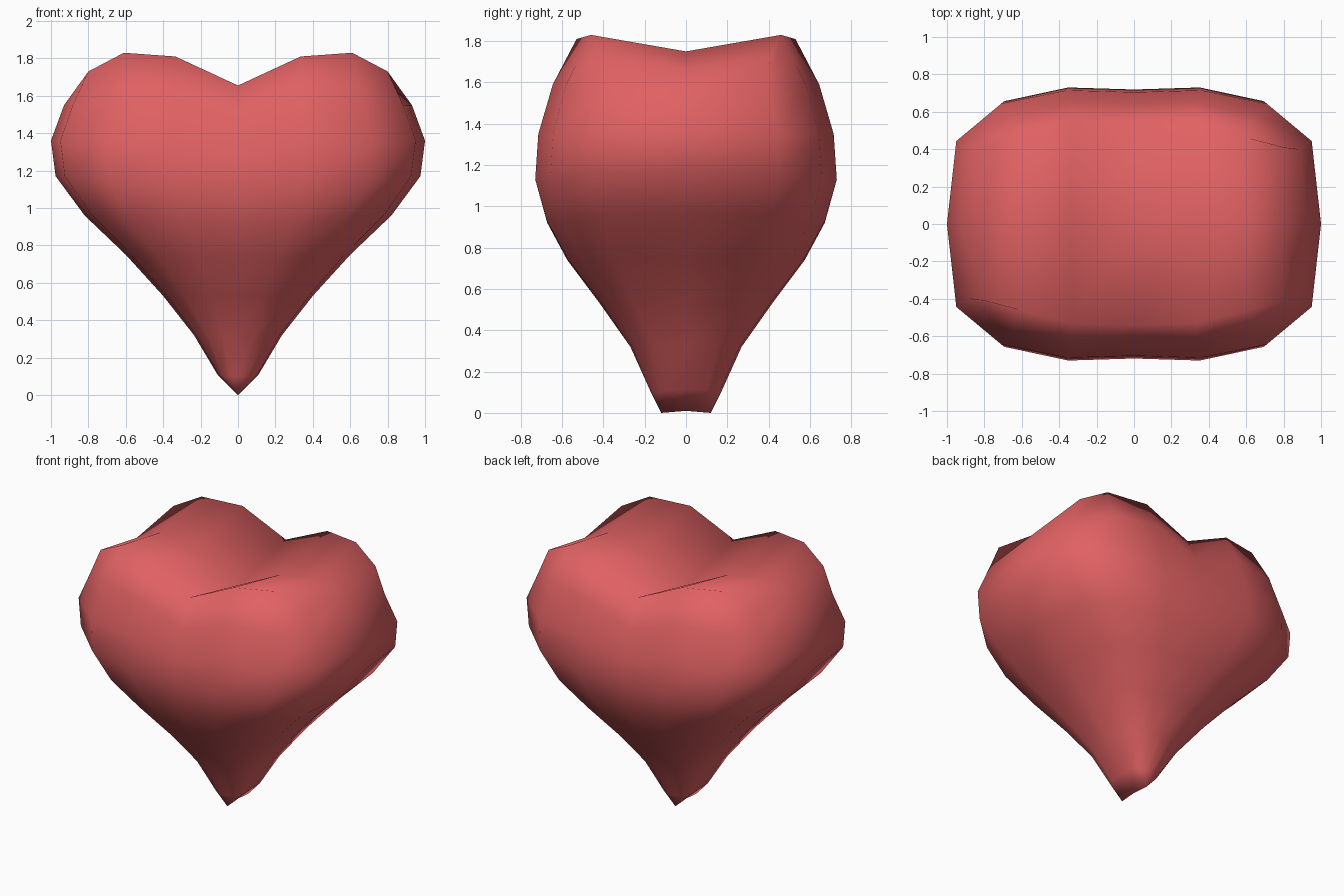
import bpy, bmesh

if "Cube" in bpy.data.objects:
    bpy.data.objects.remove(bpy.data.objects["Cube"])

# Horizontal rings: side z, lobe z, centre z, half width, half depth
RINGS = [
    (0.11, 0.10, 0.10, 0.11, 0.17),
    (0.32, 0.32, 0.32, 0.235, 0.27),
    (0.53, 0.53, 0.53, 0.40, 0.42),
    (0.75, 0.74, 0.74, 0.60, 0.58),
    (0.96, 0.93, 0.92, 0.82, 0.68),
    (1.17, 1.13, 1.10, 0.975, 0.73),
    (1.36, 1.35, 1.28, 1.00, 0.715),
    (1.55, 1.59, 1.47, 0.93, 0.645),
]
COL_X = (0, 0.36, 0.71, 0.95)          # column positions across the width
DEPTH_LOW = (1, 0.95, 0.82, 0.57)      # ridge-like section near the tip
DEPTH_HIGH = (0.985, 1, 0.90, 0.62)    # boxy section at the lobes
RIM = [(0, 0.54, 1.655), (0.335, 0.53, 1.81), (0.61, 0.46, 1.83), (0.80, 0.41, 1.73)]
VALLEY = [(0, 1.53), (0.335, 1.70), (0.61, 1.75), (0.80, 1.66)]
TOP = len(RINGS)


def point(k, i, s):
    """Position for ring k, column i (-3..3), side s (front -1, middle 0, back 1)."""
    c, sign = abs(i), (i > 0) - (i < 0)
    if k < 0:                           # tip edge
        return (0, 0.12 * s, 0 if s else 0.01)
    if k == TOP:                        # rim and valley of the top
        x, y, z = RIM[c] if s else (VALLEY[c][0], 0, VALLEY[c][1])
        return (sign * x, s * y, z)
    zs, zm, zc, w, d = RINGS[k]
    if s == 0:                          # middle of the flank
        return (sign * w, 0, zs)
    t = min(1, k / 5)
    f = DEPTH_LOW[c] * (1 - t) + DEPTH_HIGH[c] * t
    return (sign * w * COL_X[c], s * d * f, (zc, zm, zm, zs)[c])


bm = bmesh.new()
cache = {}


def vert(k, i, s):
    p = tuple(round(v, 4) + 0.0 for v in point(k, i, s))
    if p not in cache:
        cache[p] = bm.verts.new(p)
    return cache[p]


def face(*keys):
    vs = list(dict.fromkeys(vert(*key) for key in keys))
    if len(vs) > 2:
        bm.faces.new(vs)


# Body: rings joined from the tip to the rim
loop = [(i, -1) for i in range(-3, 4)] + [(3, 0)]
loop += [(i, 1) for i in range(3, -4, -1)] + [(-3, 0)]
for k in range(-1, TOP):
    for a, b in zip(loop, loop[1:] + loop[:1]):
        face((k, *a), (k, *b), (k + 1, *b), (k + 1, *a))

# Top: two lobes with a valley between them
for i in range(-3, 3):
    for s in (-1, 0):
        face((TOP, i, s), (TOP, i + 1, s), (TOP, i + 1, s + 1), (TOP, i, s + 1))

bmesh.ops.recalc_face_normals(bm, faces=bm.faces)
for f in bm.faces:
    f.smooth = True

mesh = bpy.data.meshes.new("heart")
bm.to_mesh(mesh)
bm.free()
red = bpy.data.materials.new("soft red")
red.diffuse_color = (0.75, 0.12, 0.125, 1)
red.use_nodes = True
red.node_tree.nodes["Principled BSDF"].inputs["Base Color"].default_value = red.diffuse_color
mesh.materials.append(red)
heart = bpy.data.objects.new("heart", mesh)
bpy.context.collection.objects.link(heart)
